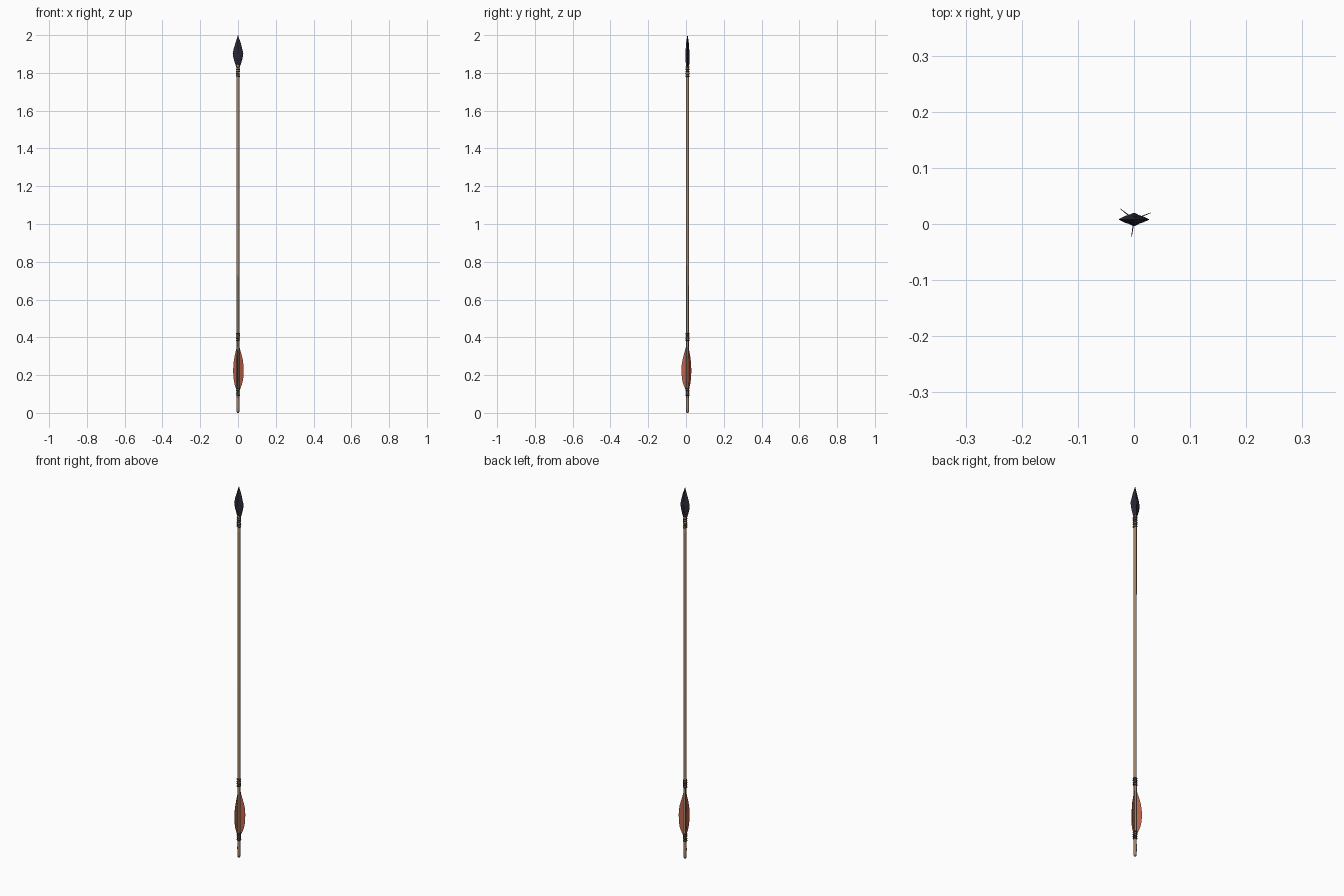
import bpy, bmesh, math, random
from mathutils import Vector

if "Cube" in bpy.data.objects:
    bpy.data.objects.remove(bpy.data.objects["Cube"])

random.seed(4)
CY = 0.008  # shaft axis sits slightly behind the centre


def material(name, rgb):
    m = bpy.data.materials.new(name)
    m.diffuse_color = (*rgb, 1)
    m.use_nodes = True
    m.node_tree.nodes["Principled BSDF"].inputs["Base Color"].default_value = m.diffuse_color
    return m


WOOD = material("wood", (0.36, 0.24, 0.14))
CORD = material("cord", (0.07, 0.05, 0.04))
STONE = material("stone", (0.025, 0.02, 0.035))
RED = material("red_feather", (0.50, 0.12, 0.07))


def finish(name, bm, mat, smooth=False):
    bmesh.ops.recalc_face_normals(bm, faces=bm.faces)
    me = bpy.data.meshes.new(name)
    bm.to_mesh(me)
    bm.free()
    me.materials.append(mat)
    for p in me.polygons:
        p.use_smooth = smooth
    ob = bpy.data.objects.new(name, me)
    ob.location.y = CY
    bpy.context.collection.objects.link(ob)
    return ob


def loft(name, sections, sides, mat, smooth=False, power=1.0):
    """Skin rings of (z, half_width, half_depth) from bottom to top."""
    bm = bmesh.new()
    rings = []
    for z, w, d in sections:
        ring = []
        for i in range(sides):
            a = math.tau * i / sides
            c, s = math.cos(a), math.sin(a)
            ring.append(bm.verts.new((w * math.copysign(abs(c) ** power, c),
                                      d * math.copysign(abs(s) ** power, s), z)))
        rings.append(ring)
    for lo, hi in zip(rings, rings[1:]):
        for i in range(sides):
            j = (i + 1) % sides
            bm.faces.new((lo[i], lo[j], hi[j], hi[i]))
    bm.faces.new(rings[0][::-1])
    bm.faces.new(rings[-1])
    return finish(name, bm, mat, smooth)


# Shaft with a slightly swollen nock end
loft("shaft", [(z, r, r) for z, r in [
    (0.0, 0.006), (0.01, 0.0075), (0.05, 0.0085), (0.085, 0.007), (0.10, 0.007),
    (0.6, 0.0072), (1.2, 0.0078), (1.75, 0.008), (1.845, 0.0085)]], 12, WOOD, True)

# Flattened, faceted stone head
head = loft("arrowhead", [
    (1.833, 0.010, 0.008), (1.85, 0.016, 0.010), (1.875, 0.024, 0.011),
    (1.902, 0.028, 0.011), (1.93, 0.0225, 0.009), (1.96, 0.0135, 0.0065),
    (1.985, 0.005, 0.003), (2.0, 0.0004, 0.0004)], 8, STONE, power=1.7)
for v in head.data.vertices:
    if 1.84 < v.co.z < 1.97:
        v.co.z += random.uniform(-0.003, 0.003)
        v.co.y *= random.uniform(0.88, 1.1)


# Cord bindings: stacks of slightly tilted rings
def binding(name, z0, z1, count):
    bm = bmesh.new()
    for k in range(count):
        z = z0 + (z1 - z0) * k / (count - 1)
        tilt = random.uniform(-0.15, 0.15)
        grid = []
        for i in range(14):
            a = math.tau * i / 14
            row = []
            for j in range(6):
                b = math.tau * j / 6
                r = 0.0083 + 0.0032 * math.cos(b)
                x = r * math.cos(a)
                row.append(bm.verts.new((x, r * math.sin(a),
                                         z + 0.0038 * math.sin(b) + x * tilt)))
            grid.append(row)
        for i in range(14):
            for j in range(6):
                n, m = (i + 1) % 14, (j + 1) % 6
                bm.faces.new((grid[i][j], grid[n][j], grid[n][m], grid[i][m]))
    finish(name, bm, CORD, True)


binding("head_binding", 1.783, 1.831, 5)
binding("front_feather_binding", 0.384, 0.419, 4)
binding("rear_feather_binding", 0.094, 0.129, 4)

# Three thin feather vanes with dark quills along the shaft
OUTLINE = [(0.115, 0.008), (0.13, 0.014), (0.15, 0.022), (0.165, 0.0265),
           (0.185, 0.0300), (0.205, 0.0315), (0.23, 0.0322), (0.255, 0.0310),
           (0.28, 0.0275), (0.305, 0.0215), (0.33, 0.0140), (0.352, 0.008)]
for n, deg in enumerate((22, 142, 262), 1):
    a = math.radians(deg)
    out = Vector((math.cos(a), math.sin(a), 0))
    side = Vector((-out.y, out.x, 0))
    bm = bmesh.new()
    rows = []
    for z, r in OUTLINE:
        up = Vector((0, 0, z))
        edge = r - random.uniform(0, 0.0008)
        rows.append([bm.verts.new(out * q + side * t + up) for q, t in
                     ((0.005, -0.0012), (edge, -0.0005), (edge, 0.0005), (0.005, 0.0012))])
    for lo, hi in zip(rows, rows[1:]):
        for i in range(4):
            j = (i + 1) % 4
            bm.faces.new((lo[i], lo[j], hi[j], hi[i]))
    bm.faces.new(rows[0])
    bm.faces.new(rows[-1])
    finish(f"feather_{n}", bm, RED)
    quill = loft(f"quill_{n}", [(0.10, 0.001, 0.001), (0.13, 0.002, 0.002),
                                (0.33, 0.002, 0.002), (0.40, 0.001, 0.001)], 6, CORD)
    quill.location += out * 0.0075
